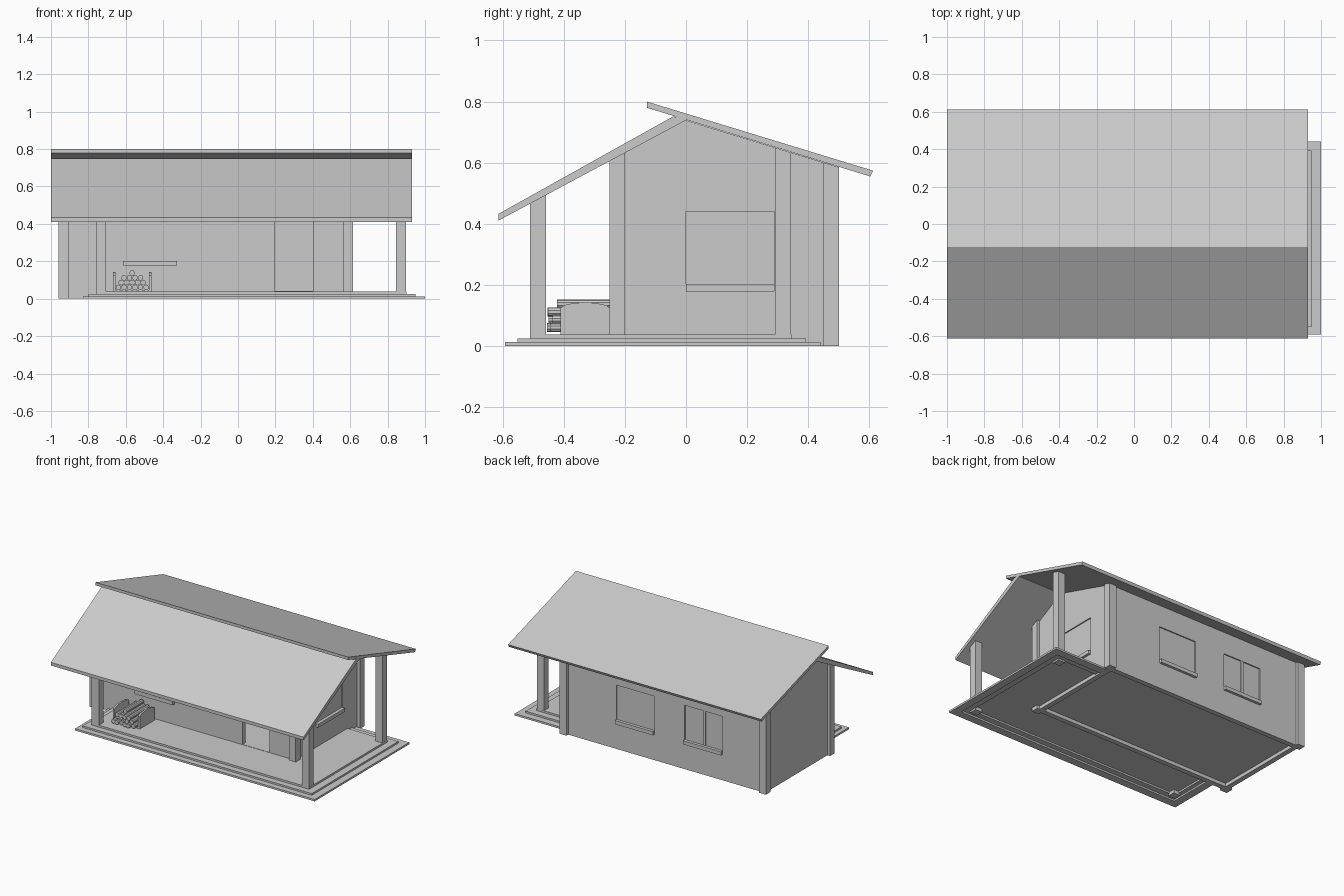
import bpy, bmesh, math, random
from mathutils import Matrix

if "Cube" in bpy.data.objects:
    bpy.data.objects.remove(bpy.data.objects["Cube"])
random.seed(4)


def finish(name, bm):
    bmesh.ops.recalc_face_normals(bm, faces=bm.faces)
    me = bpy.data.meshes.new(name)
    bm.to_mesh(me)
    bm.free()
    ob = bpy.data.objects.new(name, me)
    bpy.context.collection.objects.link(ob)
    return ob


def prism(name, x0, x1, yz):
    """Side profile (y, z) extruded along x."""
    bm = bmesh.new()
    a = [bm.verts.new((x0, y, z)) for y, z in yz]
    b = [bm.verts.new((x1, y, z)) for y, z in yz]
    n = len(yz)
    bm.faces.new(a)
    bm.faces.new(b)
    for i in range(n):
        j = (i + 1) % n
        bm.faces.new((a[i], a[j], b[j], b[i]))
    return finish(name, bm)


def box(name, x0, x1, y0, y1, z0, z1):
    return prism(name, x0, x1, [(y0, z0), (y1, z0), (y1, z1), (y0, z1)])


def under(y):
    """Height of the roof underside."""
    return 0.739 + 0.535 * y if y < 0 else 0.739 - 0.307 * y


def upright(name, x0, x1, y0, y1, z0=0.0):
    """Wall or post whose top follows the roof."""
    top = [(y1, under(y1))] + ([(0, under(0))] if y0 < 0 < y1 else []) + [(y0, under(y0))]
    return prism(name, x0, x1, [(y0, z0), (y1, z0)] + top)


def cut(wall, name, *b):
    c = box(name, *b)
    c.hide_render = True
    c.hide_viewport = True
    c.display_type = 'WIRE'
    m = wall.modifiers.new(name, 'BOOLEAN')
    m.operation = 'DIFFERENCE'
    m.solver = 'EXACT'
    m.object = c


# Roof slabs
prism("roof_back", -1, 0.93, [(-0.128, 0.80), (0.612, 0.574), (0.603, 0.555), (-0.128, 0.78)])
prism("roof_front", -1, 0.93, [(-0.613, 0.433), (-0.043, 0.751), (0, 0.747), (0, 0.739), (-0.613, 0.411)])

# Cabin walls
front = upright("front_wall", -0.935, 0.59, -0.23, -0.195)
back = upright("back_wall", -0.935, 0.59, 0.445, 0.48)
upright("left_wall", -0.94, -0.905, -0.229, 0.479)
right = upright("right_wall", 0.56, 0.595, -0.229, 0.479)

# Corner posts of the cabin and porch posts
for x in (-0.96, 0.563):
    for y in (-0.25, 0.45):
        upright("corner_post", x, x + 0.053, y, y + 0.05)
for x, y in ((-0.76, -0.51), (0.845, -0.51), (0.845, 0.292)):
    upright("porch_post", x, x + 0.054, y, y + 0.052)

# Doorway
cut(front, "door_cutter", 0.195, 0.40, -0.3, -0.15, 0.04, 0.45)

# Windows with inset panes and sills
Z0, Z1 = 0.2, 0.44
cut(front, "front_window_cutter", -0.615, -0.325, -0.3, -0.15, Z0, Z1)
box("front_pane", -0.615, -0.325, -0.222, -0.203, Z0, Z1)
box("front_sill", -0.615, -0.325, -0.248, -0.228, 0.178, 0.203)
for i, x in enumerate((-0.615, -0.095)):
    cut(back, "back_window_cutter_%d" % i, x, x + 0.29, 0.4, 0.55, Z0, Z1)
    box("back_pane", x, x + 0.29, 0.453, 0.472, Z0, Z1)
    box("back_sill", x, x + 0.29, 0.478, 0.498, 0.178, 0.203)
box("window_mullion", -0.485, -0.465, 0.447, 0.479, Z0, Z1)
cut(right, "right_window_cutter", 0.5, 0.65, 0.0, 0.29, Z0, Z1)
box("right_pane", 0.568, 0.587, 0.0, 0.29, Z0, Z1)
box("right_sill", 0.593, 0.613, 0.0, 0.29, 0.178, 0.203)

# Floors
box("cabin_floor", -0.92, 0.575, -0.2, 0.46, 0.024, 0.038)
box("porch_floor", -0.76, 0.90, -0.51, -0.2, 0.024, 0.038)
box("side_porch_floor", 0.575, 0.90, -0.2, 0.345, 0.024, 0.038)

# Two steps running around the porch
for xl, xr, yf, yb, z, w in ((-0.83, 1.0, -0.592, 0.44, 0.0, 0.055),
                             (-0.80, 0.95, -0.552, 0.392, 0.012, 0.055)):
    t = z + 0.013
    box("step_front", xl, xr, yf, yf + w, z, t)
    box("step_right", xr - w, xr, yf + w, yb, z, t)
    box("step_back", 0.58, xr - w, yb - w, yb, z, t)
    box("step_left", xl, xl + w, yf + w, -0.21, z, t)

# Firewood rack with arched side panels
side = [(-0.25, 0.038), (-0.41, 0.038), (-0.41, 0.125)]
side += [(-0.41 + 0.16 * t, 0.125 + 0.018 * math.sin(math.pi * t) ** 0.5) for t in (0.06, 0.15, 0.3, 0.5, 0.7, 0.85, 0.94)]
side += [(-0.25, 0.125)]
for x in (-0.668, -0.475):
    prism("rack_side", x, x + 0.012, side)
box("rack_base", -0.656, -0.475, -0.41, -0.25, 0.038, 0.046)

# Stacked logs
r, cx = 0.0148, -0.5655
for row, count in enumerate((6, 5, 4, 1)):
    for k in range(count):
        x = cx + (k - (count - 1) / 2) * 2 * r
        z = 0.0605 + row * r * 1.74
        y0 = random.uniform(-0.458, -0.42)
        bm = bmesh.new()
        bmesh.ops.create_cone(bm, cap_ends=True, segments=10, radius1=r, radius2=r, depth=-0.24 - y0,
                              matrix=Matrix.Translation((x, (y0 - 0.24) / 2, z)) @ Matrix.Rotation(math.pi / 2, 4, 'X'))
        finish("log", bm)
